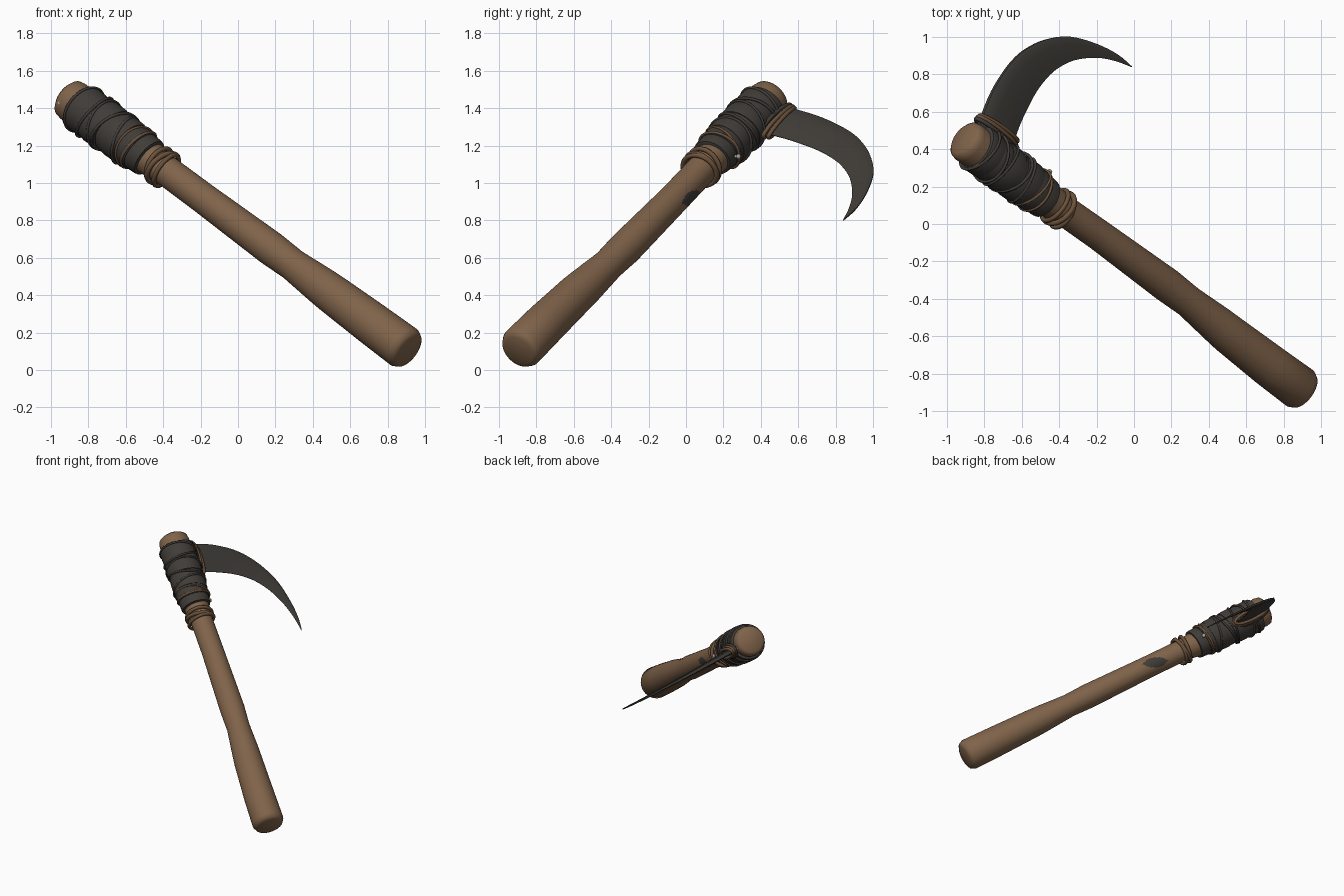
import bpy, bmesh, math, random
from mathutils import Matrix, Vector

if "Cube" in bpy.data.objects:
    bpy.data.objects.remove(bpy.data.objects["Cube"])

random.seed(4)
# Local frame: X = blade reach, Y = blade thickness, Z = along the handle
U = Vector((-.689, .511, .512)).normalized()
D = Vector((.416, .858, -.297))
D = (D - U * D.dot(U)).normalized()
N = U.cross(D)
M = Matrix((D, N, U)).transposed().to_4x4()
M.translation = Vector((.913, -.897, .103))


def material(name, rgb):
    m = bpy.data.materials.new(name)
    m.diffuse_color = (*rgb, 1)
    m.use_nodes = True
    m.node_tree.nodes["Principled BSDF"].inputs["Base Color"].default_value = m.diffuse_color
    return m


WOOD = material("brown wood", (.215, .125, .068))
LEATHER = material("dark leather", (.052, .046, .040))
IRON = material("dark iron", (.052, .047, .040))
CORD = material("brown cord", (.15, .085, .045))
STEEL = material("pale steel", (.40, .40, .40))


def loft(name, rings, mats, closed=False, rule=None, angle=50):
    """Skin a list of equal rings; cap the ends, or join them if closed."""
    bm = bmesh.new()
    vs = [[bm.verts.new(M @ Vector(p)) for p in r] for r in rings]
    n, k = len(rings[0]), len(rings)
    for i in range(k if closed else k - 1):
        a, b = vs[i], vs[(i + 1) % k]
        for j in range(n):
            q = (j + 1) % n
            f = bm.faces.new((a[j], a[q], b[q], b[j]))
            if rule:
                c = sum((Vector(p) for p in (rings[i][j], rings[i][q],
                         rings[(i + 1) % k][j], rings[(i + 1) % k][q])), Vector()) / 4
                f.material_index = rule(c)
    if not closed:
        bm.faces.new(vs[0][::-1])
        bm.faces.new(vs[-1])
    bmesh.ops.recalc_face_normals(bm, faces=bm.faces)
    me = bpy.data.meshes.new(name)
    bm.to_mesh(me)
    bm.free()
    for m in mats:
        me.materials.append(m)
    me.polygons.foreach_set("use_smooth", [True] * len(me.polygons))
    me.set_sharp_from_angle(angle=math.radians(angle))
    ob = bpy.data.objects.new(name, me)
    bpy.context.collection.objects.link(ob)
    return ob


def circle(t, r, off=0, tilt=0, phase=0, n=32):
    pts = []
    for i in range(n):
        a = math.tau * i / n
        pts.append((off + r * math.cos(a), r * math.sin(a), t + tilt * math.cos(a - phase)))
    return pts


def cord(name, path, r, mat):
    """Closed tube along a loop of local points."""
    k = len(path)
    pts = [Vector(p) for p in path]
    mid = sum(pts, Vector()) / k
    rings = []
    for i, p in enumerate(pts):
        tan = (pts[(i + 1) % k] - pts[i - 1]).normalized()
        out = p - mid
        out = (out - tan * out.dot(tan)).normalized()
        side = tan.cross(out)
        rings.append([p + r * (math.cos(a) * out + math.sin(a) * side)
                      for a in (math.tau * j / 8 for j in range(8))])
    return loft(name, rings, [mat], closed=True)


# Handle: (distance along, bow, radius), with finer rings around the dark stain
STATIONS = [(0, 0, .085), (.012, 0, .106), (.04, 0, .119), (.28, 0, .115), (.6, .006, .106),
            (.68, .010, .102), (.91, .019, .086), (1.08, .021, .092), (1.6, .019, .083),
            (1.9, .012, .082), (2.05, .004, .098), (2.5, 0, .112), (2.6, 0, .114),
            (2.632, 0, .108), (2.648, 0, .088)]


def station(t):
    for (a, o0, r0), (b, o1, r1) in zip(STATIONS, STATIONS[1:]):
        if a <= t <= b:
            f = (t - a) / (b - a)
            return o0 + (o1 - o0) * f, r0 + (r1 - r0) * f


def stain(c):
    s = math.atan2(c.y, c.x) * .085
    v = (c.z - 1.65) / .1
    leaf = abs(v) < 1 and abs(s - .025 * v) < .036 * (1 - v * v)
    return 1 if leaf else 0


ts = sorted({s[0] for s in STATIONS} | {round(1.52 + .01 * i, 2) for i in range(27)})
loft("handle", [circle(t, station(t)[1], station(t)[0], n=64) for t in ts],
     [WOOD, LEATHER], rule=stain)

# Overlapping leather bands around the head
BANDS = [(2.01, 2.11, .112), (2.08, 2.18, .120), (2.15, 2.27, .127), (2.24, 2.33, .123),
         (2.30, 2.41, .131), (2.38, 2.48, .127), (2.45, 2.555, .130)]
for i, (a, b, r) in enumerate(BANDS):
    tilt, ph = random.uniform(.008, .022), random.uniform(0, 6.28)
    prof = [(a, r - .02), (a + .004, r - .003), (a + .02, r), (b - .02, r + .002),
            (b - .004, r - .002), (b, r - .02)]
    loft(f"leather_band_{i}", [circle(t, q, .004, tilt, ph) for t, q in prof], [LEATHER])

# Cords around the head, some over the leather and three on the bare wood
LOOPS = [(1.885, .097, .013, .012, 0, CORD), (1.91, .099, .014, .018, 2, CORD),
         (1.938, .098, .013, .010, 4, CORD), (2.10, .121, .008, .02, 1, CORD),
         (2.125, .123, .007, .03, 3, CORD), (2.20, .129, .008, .03, 5, LEATHER),
         (2.29, .130, .008, .04, 2, LEATHER), (2.36, .134, .007, .03, 4, LEATHER),
         (2.44, .134, .008, .035, 0.5, LEATHER), (2.52, .133, .008, .02, 3, LEATHER)]
for i, (t, r, thick, tilt, ph, mat) in enumerate(LOOPS):
    cord(f"head_cord_{i}", circle(t, r, .006, tilt, ph, 40), thick, mat)

# Curved blade: outer and inner edge as (reach, along), thick spine, sharp inside
OUTER = [(.0, 2.585), (.153, 2.602), (.29, 2.613), (.405, 2.606), (.52, 2.583), (.619, 2.54),
         (.728, 2.455), (.826, 2.325), (.885, 2.15), (.908, 2.0), (.902, 1.886)]
INNER = [(.0, 2.345), (.16, 2.352), (.26, 2.362), (.353, 2.364), (.45, 2.36), (.54, 2.343),
         (.635, 2.306), (.735, 2.23), (.822, 2.11), (.872, 1.99), (.898, 1.884)]


def smooth(pts, steps=4):
    out = []
    for i in range(len(pts) - 1):
        p = [Vector(pts[max(0, min(len(pts) - 1, i + k))]) for k in (-1, 0, 1, 2)]
        for s in range(steps):
            f = s / steps
            out.append(.5 * (2 * p[1] + (p[2] - p[0]) * f
                             + (2 * p[0] - 5 * p[1] + 4 * p[2] - p[3]) * f * f
                             + (3 * p[1] - p[0] - 3 * p[2] + p[3]) * f ** 3))
    return out + [Vector(pts[-1])]


SECTION = [(0, .55), (.06, .9), (.3, 1), (.7, .65), (1, .08)]
rings = []
o, n_ = smooth(OUTER), smooth(INNER)
for i, (p, q) in enumerate(zip(o, n_)):
    h = .024 * (1 - .85 * i / (len(o) - 1))
    half = [(p.lerp(q, f), h * w) for f, w in SECTION]
    rings.append([(c.x, w, c.y) for c, w in half] + [(c.x, -w, c.y) for c, w in half[::-1]])
loft("blade", rings, [IRON], angle=35)

# Oval cords binding the blade root
for i, (x, along, wide, mat) in enumerate([(.128, .150, .052, LEATHER), (.145, .148, .044, CORD),
                                           (.165, .142, .036, CORD)]):
    path = []
    for j in range(40):
        a = math.tau * j / 40
        path.append((x + .008 * math.cos(a + i), wide * math.sin(a), 2.475 + along * math.cos(a)))
    cord(f"blade_cord_{i}", path, .012, mat)

# Nails driven through the head, with rounded heads on both ends
Mi = M.inverted()


def nail(name, p, q):
    p, q = Mi @ Vector(p), Mi @ Vector(q)
    ax = (q - p).normalized()
    x = ax.orthogonal().normalized()
    y = ax.cross(x)
    ln = (q - p).length
    prof = [(0, .006), (.004, .013), (.014, .015), (.016, .008),
            (ln - .016, .008), (ln - .014, .015), (ln - .004, .013), (ln, .006)]
    loft(name, [[p + ax * s + r * (math.cos(a) * x + math.sin(a) * y)
                 for a in (math.tau * j / 12 for j in range(12))] for s, r in prof], [STEEL])


nail("lower_nail", (-.56, .09, 1.139), (-.445, .29, 1.142))
nail("upper_nail", (-.957, .350, 1.430), (-.83, .53, 1.40))
